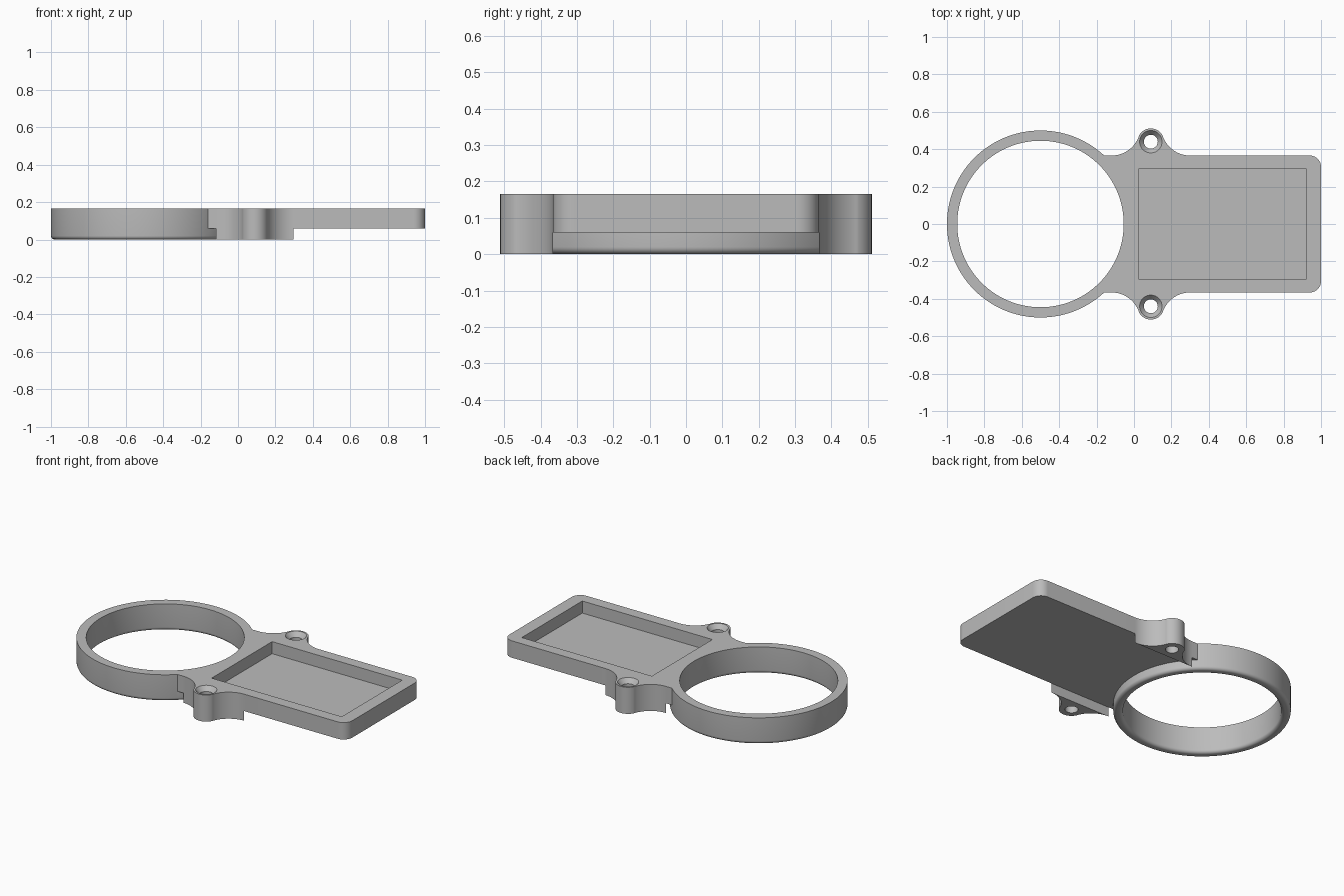
import bpy, bmesh
from math import pi, sin, cos, atan2

TOP, UNDER = 0.165, 0.06          # upper face, underside of the tray
RING_X, EAR_X, EAR_Y = -0.5, 0.09, 0.44
HALF, EAR_R, BLEND_R, BLEND_DX = 0.366, 0.071, 0.155, 0.21

if "Cube" in bpy.data.objects:
    bpy.data.objects.remove(bpy.data.objects["Cube"])

grey = bpy.data.materials.new("satin grey")
grey.use_nodes = True
colour = (0.5, 0.5, 0.5, 1)
grey.diffuse_color = colour
grey.node_tree.nodes["Principled BSDF"].inputs["Base Color"].default_value = colour


def finish(name, bm):
    bmesh.ops.recalc_face_normals(bm, faces=bm.faces)
    mesh = bpy.data.meshes.new(name)
    bm.to_mesh(mesh)
    bm.free()
    mesh.materials.append(grey)
    obj = bpy.data.objects.new(name, mesh)
    bpy.context.collection.objects.link(obj)
    return obj


def prism(name, outline, z0, z1):
    """Extrude a closed xy outline between two heights."""
    bm = bmesh.new()
    face = bm.faces.new([bm.verts.new((x, y, z0)) for x, y in outline])
    top = bmesh.ops.extrude_face_region(bm, geom=[face])["geom"]
    bmesh.ops.translate(bm, vec=(0, 0, z1 - z0),
                        verts=[v for v in top if isinstance(v, bmesh.types.BMVert)])
    return finish(name, bm)


def lathe(name, profile, x, y, steps):
    """Capped solid of revolution from (radius, height) pairs."""
    bm = bmesh.new()
    rings = [[bm.verts.new((x + r * cos(2 * pi * i / steps), y + r * sin(2 * pi * i / steps), z))
              for i in range(steps)] for r, z in profile]
    for a, b in zip(rings, rings[1:]):
        for i in range(steps):
            j = (i + 1) % steps
            bm.faces.new((a[i], a[j], b[j], b[i]))
    bm.faces.new(rings[0])
    bm.faces.new(rings[-1])
    return finish(name, bm)


def arc(cx, cy, r, a0, a1, n):
    return [(cx + r * cos(a0 + (a1 - a0) * i / n), cy + r * sin(a0 + (a1 - a0) * i / n))
            for i in range(n + 1)]


def combine(target, tool, operation):
    mod = target.modifiers.new(operation.lower(), 'BOOLEAN')
    mod.operation, mod.object, mod.solver = operation, tool, 'EXACT'
    bpy.context.view_layer.objects.active = target
    bpy.ops.object.modifier_apply(modifier=mod.name)
    bpy.data.objects.remove(tool)


def box(x0, x1, y0, y1):
    return [(x0, y0), (x1, y0), (x1, y1), (x0, y1)]


# Half outline, from the tray's free end round the ear to the ring
blend_y = HALF + BLEND_R
touch = atan2(EAR_Y - blend_y, BLEND_DX)      # direction from left blend centre to ear
half = arc(0.94, HALF - 0.06, 0.06, 0, pi / 2, 10)
half += arc(EAR_X + BLEND_DX, blend_y, BLEND_R, -pi / 2, -pi - touch, 16)
half += arc(EAR_X, EAR_Y, EAR_R, -touch, pi + touch, 32)[1:-1]
half += arc(EAR_X - BLEND_DX, blend_y, BLEND_R, touch, -pi / 2, 16)
half += [(-0.4, HALF)]
frame = prism("tray_and_ring_frame", half + [(x, -y) for x, y in reversed(half)], 0, TOP)

# Clear the space under the tray, leaving the lower ear blocks
x0, x1, wide = EAR_X - BLEND_DX + 0.002, EAR_X + BLEND_DX - 0.002, 0.7
side = [(1.2, wide), (x1, wide), (x1, HALF), (x0, HALF), (x0, wide), (-0.8, wide)]
combine(frame, prism("underside_cutter", side + [(x, -y) for x, y in reversed(side)],
                     -0.1, UNDER), 'DIFFERENCE')

# Ring body with a rounded lower edge, then its bore
soft = 0.02
rounded = [(0.5 - soft + soft * sin(a), soft - soft * cos(a))
           for a in (pi / 2 * i / 6 for i in range(7))]
combine(frame, lathe("ring", rounded + [(0.5, TOP)], RING_X, 0, 128), 'UNION')
flare = [(0.445 + soft - soft * sin(a), soft - soft * cos(a))
         for a in (pi / 2 * i / 6 for i in range(7))]
combine(frame, lathe("bore_cutter", [(0.445 + soft, -0.1)] + flare + [(0.445, 0.3)],
                     RING_X, 0, 128), 'DIFFERENCE')

# Rectangular tray pocket
combine(frame, prism("pocket_cutter", box(0.026, 0.92, -0.296, 0.298), 0.09, 0.3), 'DIFFERENCE')

# Countersunk screw holes
for sign in (1, -1):
    screw = [(0.037, -0.1), (0.037, TOP - 0.028), (0.06, TOP), (0.06, 0.3)]
    combine(frame, lathe("screw_cutter", screw, EAR_X, sign * EAR_Y, 40), 'DIFFERENCE')

bpy.ops.object.select_all(action='DESELECT')
frame.select_set(True)
bpy.context.view_layer.objects.active = frame
bpy.ops.object.shade_smooth_by_angle(angle=pi / 6)
